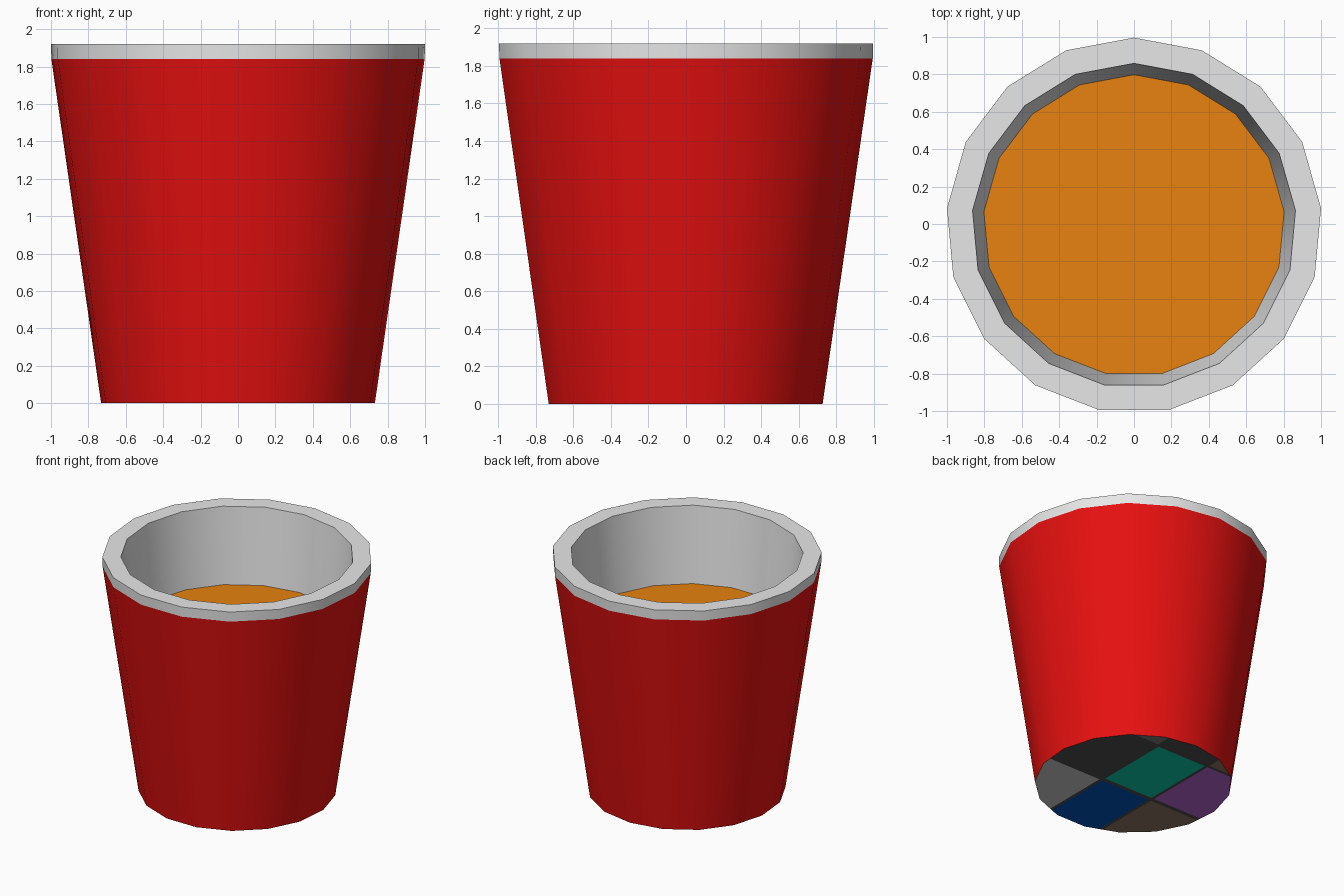
import bpy, bmesh, math
from mathutils import Vector

if "Cube" in bpy.data.objects:
    bpy.data.objects.remove(bpy.data.objects["Cube"])

SIDES = 17
CY = -0.008          # centres the odd-sided ring on y = 0


def mat(name, r, g, b):
    lin = lambda c: c / 12.92 if c <= 0.04045 else ((c + 0.055) / 1.055) ** 2.4
    m = bpy.data.materials.new(name)
    m.diffuse_color = (lin(r / 255), lin(g / 255), lin(b / 255), 1)
    m.use_nodes = True
    m.node_tree.nodes["Principled BSDF"].inputs["Base Color"].default_value = m.diffuse_color
    return m


RED = mat("red", 230, 16, 16)
GREY = mat("light_grey", 235, 235, 235)
ORANGE = mat("orange", 236, 133, 16)
DARK = mat("dark_grey", 78, 78, 78)
TILE_GREY = mat("mid_grey", 202, 202, 202)
BLUE = mat("blue", 0, 84, 186)
GREEN = mat("green", 11, 204, 170)
PURPLE = mat("purple", 181, 102, 208)
BROWN = mat("brown", 142, 120, 98)
DUSK = mat("dim_grey", 125, 123, 120)


def ring(bm, r, z):
    # first corner points to +y
    return [bm.verts.new((r * math.sin(2 * math.pi * i / SIDES),
                          CY + r * math.cos(2 * math.pi * i / SIDES), z))
            for i in range(SIDES)]


def finish(bm, name, mats, smooth=True):
    me = bpy.data.meshes.new(name)
    bm.to_mesh(me)
    bm.free()
    ob = bpy.data.objects.new(name, me)
    bpy.context.collection.objects.link(ob)
    for m in mats:
        me.materials.append(m)
    if smooth:
        bpy.ops.object.select_all(action='DESELECT')
        ob.select_set(True)
        bpy.context.view_layer.objects.active = ob
        bpy.ops.object.shade_smooth_by_angle(angle=math.radians(35))
    return ob


def lathe(name, profile, m):
    # profile runs up the outside and then down the inside
    bm = bmesh.new()
    rings = [ring(bm, r, z) for r, z in profile]
    for a, b in zip(rings, rings[1:]):
        for i in range(SIDES):
            j = (i + 1) % SIDES
            bm.faces.new((a[j], a[i], b[i], b[j]))
    return finish(bm, name, [m])


# outer wall, rim with inner wall
lathe("cup_wall", [(0.735, 0), (1.002, 1.84)], RED)
lathe("rim_and_lining", [(1.002, 1.84), (1.0043, 1.92), (0.867, 1.92), (0.806, 1.305)], GREY)

# drink surface
bm = bmesh.new()
bm.faces.new(ring(bm, 0.806, 1.305)[::-1])
finish(bm, "drink", [ORANGE], False)

# base: dark disc cut into tiles with narrow dark gaps
XS = (-0.265, -0.24, 0.21, 0.235)
YS = (-0.12, -0.085, 0.535, 0.56)
bm = bmesh.new()
bm.faces.new(ring(bm, 0.735, 0))
for axis, cuts in ((0, XS), (1, YS)):
    for c in cuts:
        co, no = Vector(), Vector()
        co[axis], no[axis] = c, 1
        bmesh.ops.bisect_plane(bm, geom=bm.verts[:] + bm.edges[:] + bm.faces[:],
                               plane_co=co, plane_no=no)


def band(v, cuts):
    return sum(v > c for c in cuts)    # 0, 2, 4 are tiles; 1, 3 are gaps


base_mats = [DARK, BROWN, BLUE, TILE_GREY, PURPLE, GREEN, DUSK]
tiles = {(0, 0): 1, (2, 0): 2, (4, 0): 3, (0, 2): 4, (2, 2): 5, (0, 4): 1, (4, 4): 6}
for f in bm.faces:
    c = f.calc_center_median()
    f.material_index = tiles.get((band(c.x, XS), band(c.y, YS)), 0)
    f.normal_update()
    if f.normal.z > 0:
        f.normal_flip()
finish(bm, "tiled_base", base_mats, False)
